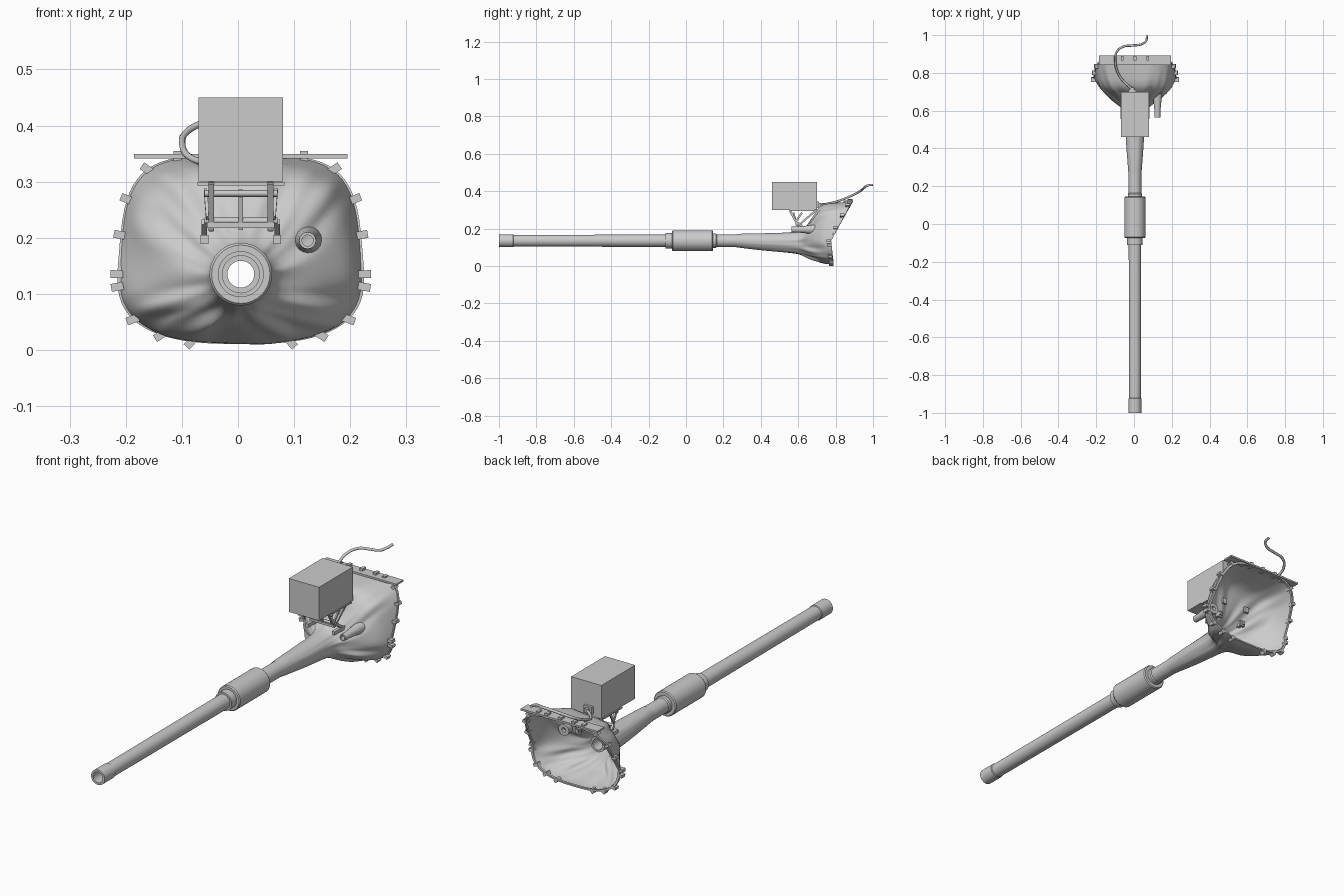
import bpy, bmesh, math, random
from mathutils import Vector

if "Cube" in bpy.data.objects:
    bpy.data.objects.remove(bpy.data.objects["Cube"])

random.seed(4)
GREY = bpy.data.materials.new("plain grey")
GREY.diffuse_color = (0.6, 0.6, 0.6, 1)
GREY.use_nodes = True
GREY.node_tree.nodes["Principled BSDF"].inputs["Base Color"].default_value = GREY.diffuse_color
CX, CZ = 0.005, 0.135          # bore axis


def finish(name, bm, smooth=True, angle=35):
    bmesh.ops.recalc_face_normals(bm, faces=bm.faces)
    me = bpy.data.meshes.new(name)
    bm.to_mesh(me)
    bm.free()
    ob = bpy.data.objects.new(name, me)
    bpy.context.collection.objects.link(ob)
    me.materials.append(GREY)
    if smooth:
        bpy.ops.object.select_all(action='DESELECT')
        ob.select_set(True)
        bpy.context.view_layer.objects.active = ob
        bpy.ops.object.shade_smooth_by_angle(angle=math.radians(angle))
    return ob


def loft(bm, rings, closed=False):
    loops = [[bm.verts.new(p) for p in r] for r in rings]
    pairs = list(zip(loops, loops[1:])) + ([(loops[-1], loops[0])] if closed else [])
    for a, b in pairs:
        for i in range(len(a)):
            j = (i + 1) % len(a)
            bm.faces.new((a[i], a[j], b[j], b[i]))
    return loops


def lathe(name, profile, cx=CX, cz=CZ, n=32):
    """Spin (y, radius) pairs round a lengthwise axis."""
    bm = bmesh.new()
    loft(bm, [[(cx + r * math.cos(2 * math.pi * i / n), y, cz + r * math.sin(2 * math.pi * i / n))
               for i in range(n)] for y, r in profile], closed=True)
    return finish(name, bm)


def add_box(bm, centre, size, axes=None):
    ax = axes or (Vector((1, 0, 0)), Vector((0, 1, 0)), Vector((0, 0, 1)))
    c = Vector(centre)
    rings = [[c + ax[0] * (sx * size[0] / 2) + ax[1] * (sy * size[1] / 2) + ax[2] * (sz * size[2] / 2)
              for sx, sy in ((-1, -1), (1, -1), (1, 1), (-1, 1))] for sz in (-1, 1)]
    lo, hi = loft(bm, rings)
    bm.faces.new(lo[::-1])
    bm.faces.new(hi)


def boxes(name, items):
    bm = bmesh.new()
    for it in items:
        add_box(bm, *it)
    return finish(name, bm, smooth=False)


def strut(a, b, w, d):
    """Bar between two points, as arguments for add_box."""
    a, b = Vector(a), Vector(b)
    z = (b - a).normalized()
    x = Vector((1, 0, 0)) if abs(z.x) < 0.9 else Vector((0, 1, 0))
    y = z.cross(x).normalized()
    x = y.cross(z)
    return ((a + b) / 2, (w, d, (b - a).length), (x, y, z))


def tube(name, pts, radius, res=6):
    cu = bpy.data.curves.new(name, 'CURVE')
    cu.dimensions = '3D'
    cu.bevel_depth, cu.bevel_resolution, cu.resolution_u = radius, 2, res
    cu.use_fill_caps = True
    sp = cu.splines.new('BEZIER')
    sp.bezier_points.add(len(pts) - 1)
    for bp, p in zip(sp.bezier_points, pts):
        bp.co = p
        bp.handle_left_type = bp.handle_right_type = 'AUTO'
    cu.materials.append(GREY)
    ob = bpy.data.objects.new(name, cu)
    bpy.context.collection.objects.link(ob)
    return ob


# Hollow barrel with thicker muzzle ring, collar and rear tube
lathe("barrel", [(-1, 0.024), (-1, 0.034), (-0.925, 0.034), (-0.922, 0.031), (-0.5, 0.032),
                 (-0.11, 0.033), (-0.11, 0.041), (-0.07, 0.041), (0.13, 0.038), (0.16, 0.038),
                 (0.165, 0.034), (0.62, 0.034), (0.62, 0.024)])
lathe("bore_evacuator", [(-0.075, 0.03), (-0.075, 0.052), (-0.07, 0.056), (0.14, 0.056),
                         (0.145, 0.052), (0.145, 0.03)])

# Canvas cover: y at top / middle / bottom, half width, z bottom / middle / top, squareness
N = 64
COVER = [
    (0.27, 0.27, 0.27, 0.035, 0.100, 0.135, 0.171, 2.0),
    (0.30, 0.30, 0.30, 0.037, 0.096, 0.135, 0.173, 2.0),
    (0.38, 0.38, 0.38, 0.044, 0.086, 0.133, 0.175, 2.0),
    (0.47, 0.47, 0.47, 0.050, 0.077, 0.130, 0.176, 2.0),
    (0.56, 0.56, 0.56, 0.053, 0.069, 0.130, 0.180, 2.0),
    (0.615, 0.61, 0.605, 0.062, 0.062, 0.130, 0.186, 2.0),
    (0.645, 0.63, 0.63, 0.095, 0.048, 0.132, 0.215, 2.2),
    (0.675, 0.655, 0.655, 0.135, 0.034, 0.135, 0.262, 2.5),
    (0.70, 0.69, 0.69, 0.170, 0.022, 0.135, 0.305, 2.9),
    (0.73, 0.72, 0.725, 0.194, 0.012, 0.135, 0.333, 3.4),
    (0.80, 0.75, 0.76, 0.210, 0.008, 0.135, 0.338, 3.8),
    (0.885, 0.772, 0.785, 0.218, 0.012, 0.135, 0.345, 4.2),
]


def cover_point(row, t):
    yt, ym, yb, hw, zb, zm, zt, e = row
    c, s = math.cos(t), math.sin(t)
    e_here = e if s > 0 else min(e, 2.7)
    k = 2 / e_here
    u = math.copysign(abs(c) ** k, c)
    v = math.copysign(abs(s) ** k, s)
    z = zm + v * ((zt - zm) if v > 0 else (zm - zb))
    if v > 0:
        u *= 1 - 0.07 * v * min(1, (hw / 0.2) ** 2)
    return Vector((CX + u * hw, ym + abs(v) * ((yt - ym) if v > 0 else (yb - ym)), z))


rings = []
for k, row in enumerate(COVER):
    amp = (0, 0, .001, .001, .002, .002, .006, .009, .010, .007, .003, 0)[k]
    ring = []
    for i in range(N):
        t = 2 * math.pi * i / N
        p = cover_point(row, t)
        fold = math.sin(9 * t + 0.5 * k) + 0.6 * math.sin(17 * t - 0.8 * k) + random.uniform(-.5, .5)
        inward = Vector((CX - p.x, 0.06, row[5] - p.z)).normalized()
        ring.append(p + inward * amp * (0.6 + 0.6 * fold))
    rings.append(ring)
bm = bmesh.new()
loft(bm, rings)
cover = finish("canvas_cover", bm, angle=60)
sub = cover.modifiers.new("soft cloth", 'SUBSURF')
sub.levels = sub.render_levels = 1

# Rim frame behind the cover edge
bm = bmesh.new()
rim = COVER[-1]
centre = Vector((CX, 0.8, 0.16))
edge = [cover_point(rim, 2 * math.pi * i / N) for i in range(N)]


def inset(p, f, dy):
    return Vector((CX + (p.x - CX) * f, p.y + dy, 0.16 + (p.z - 0.16) * f))


loft(bm, [[inset(p, f, dy) for p in edge] for f, dy in
          ((1.01, -0.006), (1.01, 0.004), (0.965, 0.004), (0.965, -0.006))], closed=True)
finish("rim_frame", bm)

# Folded cloth flap under the top edge
boxes("top_flap", [strut((-0.185, 0.868, 0.345), (0.195, 0.868, 0.345), 0.05, 0.008)])

# Clamps around the rim, mirrored left and right (angles in degrees)
clamps = []
for deg in (-58, -42, -28, -14, 1, 15, 30, 43, 57, 74, 84):
    for side in (1, -1):
        a = math.radians(deg)
        d = Vector((math.cos(a), 0, math.sin(a)))
        p = min(edge, key=lambda q: -d.dot(Vector((q.x - CX, 0, q.z - 0.16)).normalized()))
        out = Vector((0, 0, 1)) if deg > 45 else Vector((d.x, 0, d.z * 0.7)).normalized()
        pos = Vector((CX + side * (p.x - CX), p.y - 0.008, p.z)) 
        out.x *= side
        along = Vector((0, 1, 0)).cross(out)
        clamps.append((pos + out * 0.003, (0.014, 0.024, 0.022), (along, Vector((0, 1, 0)), out)))
boxes("rim_clamps", clamps)

# Lamp housing with rear connector
boxes("lamp_box", [((CX, 0.58, 0.375), (0.15, 0.24, 0.15))])
boxes("connector", [((-0.01, 0.705, 0.328), (0.04, 0.012, 0.035)),
                    ((-0.01, 0.715, 0.328), (0.02, 0.014, 0.02))])
tube("cable", [(-0.01, 0.715, 0.328), (-0.05, 0.75, 0.332), (-0.085, 0.80, 0.343),
               (-0.099, 0.86, 0.365), (-0.092, 0.91, 0.388), (-0.06, 0.938, 0.405),
               (-0.01, 0.945, 0.412), (0.04, 0.952, 0.418), (0.064, 0.97, 0.430),
               (0.069, 0.998, 0.434)], 0.006)

# Lamp bracket: cross bars, V struts and feet
parts = [((CX, 0.62, 0.296), (0.155, 0.13, 0.006)),
         ((CX, 0.60, 0.222), (0.12, 0.03, 0.010)),
         strut((CX, 0.575, 0.285), (CX, 0.595, 0.215), 0.008, 0.008)]
for s in (-1, 1):
    x = CX + s * 0.053
    parts += [strut((x, 0.555, 0.298), (x, 0.60, 0.215), 0.010, 0.012),
              strut((x, 0.695, 0.298), (x, 0.60, 0.215), 0.008, 0.010),
              strut((x + s * .01, 0.62, 0.285), (x + s * .006, 0.585, 0.235), 0.006, 0.010),
              strut((x + s * .012, 0.60, 0.228), (x + s * .012, 0.63, 0.205), 0.010, 0.012),
              ((x + s * .012, 0.625, 0.197), (0.014, 0.10, 0.016))]
boxes("lamp_bracket", parts)
for nm, y, z in (("upper_cross_bar", 0.57, 0.279), ("lower_cross_bar", 0.598, 0.23)):
    tube(nm, [(CX - 0.065, y, z), (CX + 0.065, y, z)], 0.006, 1)

# Sight sleeve beside the barrel
lathe("sight_sleeve", [(0.565, 0.010), (0.565, 0.015), (0.60, 0.016), (0.65, 0.021),
                       (0.69, 0.026), (0.69, 0.010)], cx=0.124, cz=0.195, n=16)

# Small buckles on the inside of the cover
boxes("inner_buckles", [((CX + s * 0.062, y, z), (0.022, 0.010, 0.026))
                        for s in (-1, 1) for y, z in ((0.695, 0.25), (0.665, 0.195))])
